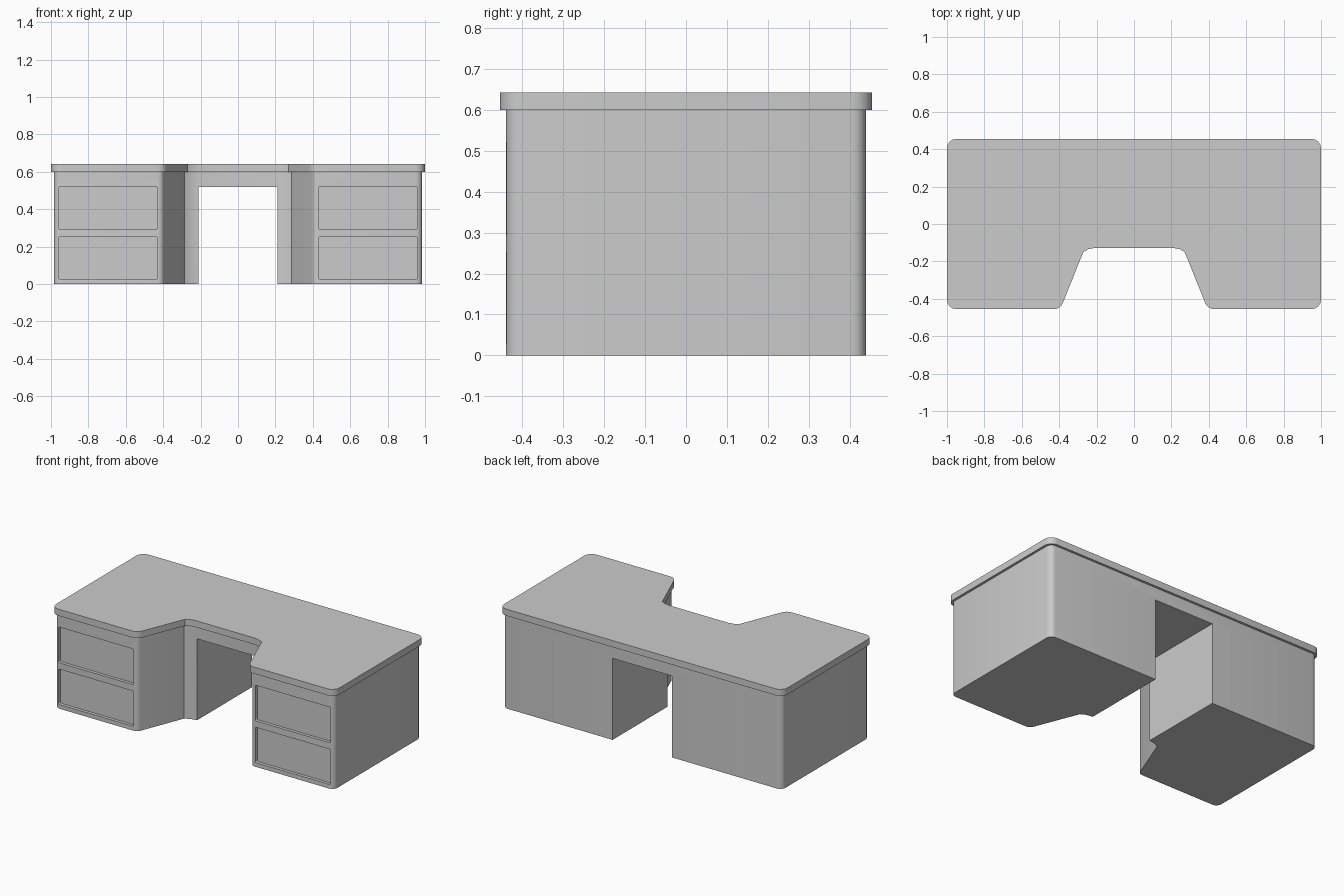
import bpy, bmesh, math
from mathutils import Vector

if "Cube" in bpy.data.objects:
    bpy.data.objects.remove(bpy.data.objects["Cube"])


def rounded(corners, steps=4):
    """Fillet each (x, y, radius) corner of a closed outline."""
    out, n = [], len(corners)
    for i, (x, y, r) in enumerate(corners):
        p = Vector((x, y))
        if r == 0:
            out.append(p)
            continue
        a = (Vector(corners[i - 1][:2]) - p).normalized()
        b = (Vector(corners[(i + 1) % n][:2]) - p).normalized()
        half = a.angle(b) / 2
        centre = p + (a + b).normalized() * r / math.sin(half)
        s = p + a * r / math.tan(half) - centre
        e = p + b * r / math.tan(half) - centre
        turn = s.angle(e)
        for k in range(steps + 1):
            t = k / steps
            v = (s * math.sin((1 - t) * turn) + e * math.sin(t * turn)) / math.sin(turn)
            out.append(centre + v)
    return out


def prism(bm, points, offset):
    """Extrude a closed 3D outline along offset."""
    face = bm.faces.new([bm.verts.new(p) for p in points])
    res = bmesh.ops.extrude_face_region(bm, geom=[face], use_keep_orig=True)
    verts = [g for g in res["geom"] if isinstance(g, bmesh.types.BMVert)]
    bmesh.ops.translate(bm, verts=verts, vec=offset)


def make_object(name, bm):
    bmesh.ops.recalc_face_normals(bm, faces=bm.faces)
    mesh = bpy.data.meshes.new(name)
    bm.to_mesh(mesh)
    bm.free()
    ob = bpy.data.objects.new(name, mesh)
    bpy.context.collection.objects.link(ob)
    return ob


def desk_slab(name, inset, z0, z1):
    """Desk outline with the knee notch, shrunk by inset."""
    d, r = inset, 0.05 - inset
    half = [(0.21, -0.128 + d, 0), (0.245 + d * .5, -0.135 + d, 0),
            (0.27 + d, -0.148 + d * .7, 0), (0.394 + d * 0.7, -0.455 + d, r),
            (1 - d, -0.455 + d, r), (1 - d, 0.455 - d, r)]
    outline = rounded(half + [(-x, y, q) for x, y, q in reversed(half)])
    bm = bmesh.new()
    prism(bm, [(p.x, p.y, z0) for p in outline], (0, 0, z1 - z0))
    return make_object(name, bm)


def rect(x0, x1, y0, y1, r):
    return rounded([(x0, y0, r), (x1, y0, r), (x1, y1, r), (x0, y1, r)])


# Worktop and cabinet body
top = desk_slab("desk_top", 0, 0.6, 0.642)
body = desk_slab("desk_body", 0.015, 0, 0.6)

# Knee opening and recessed drawer fronts
bm = bmesh.new()
prism(bm, [(-.21, -.6, -.1), (.21, -.6, -.1), (.21, -.6, .52), (-.21, -.6, .52)], (0, 1.2, 0))
for side in (-1, 1):
    for z0, z1 in ((0.027, 0.252), (0.293, 0.52)):
        xs = sorted((side * 0.43, side * 0.96))
        prism(bm, [(p.x, -0.5, p.y) for p in rect(*xs, z0, z1, 0.008)], (0, 0.08, 0))
cutter = make_object("opening_cutter", bm)
cutter.hide_render = True

mod = body.modifiers.new("openings", "BOOLEAN")
mod.operation, mod.solver, mod.object = "DIFFERENCE", "EXACT", cutter
bpy.context.view_layer.objects.active = body
bpy.ops.object.modifier_apply(modifier=mod.name)
bpy.data.objects.remove(cutter)

# Smooth the fillets, keep the edges crisp
for ob in (top, body):
    bpy.ops.object.select_all(action="DESELECT")
    ob.select_set(True)
    bpy.context.view_layer.objects.active = ob
    bpy.ops.object.shade_smooth_by_angle(angle=math.radians(30))
